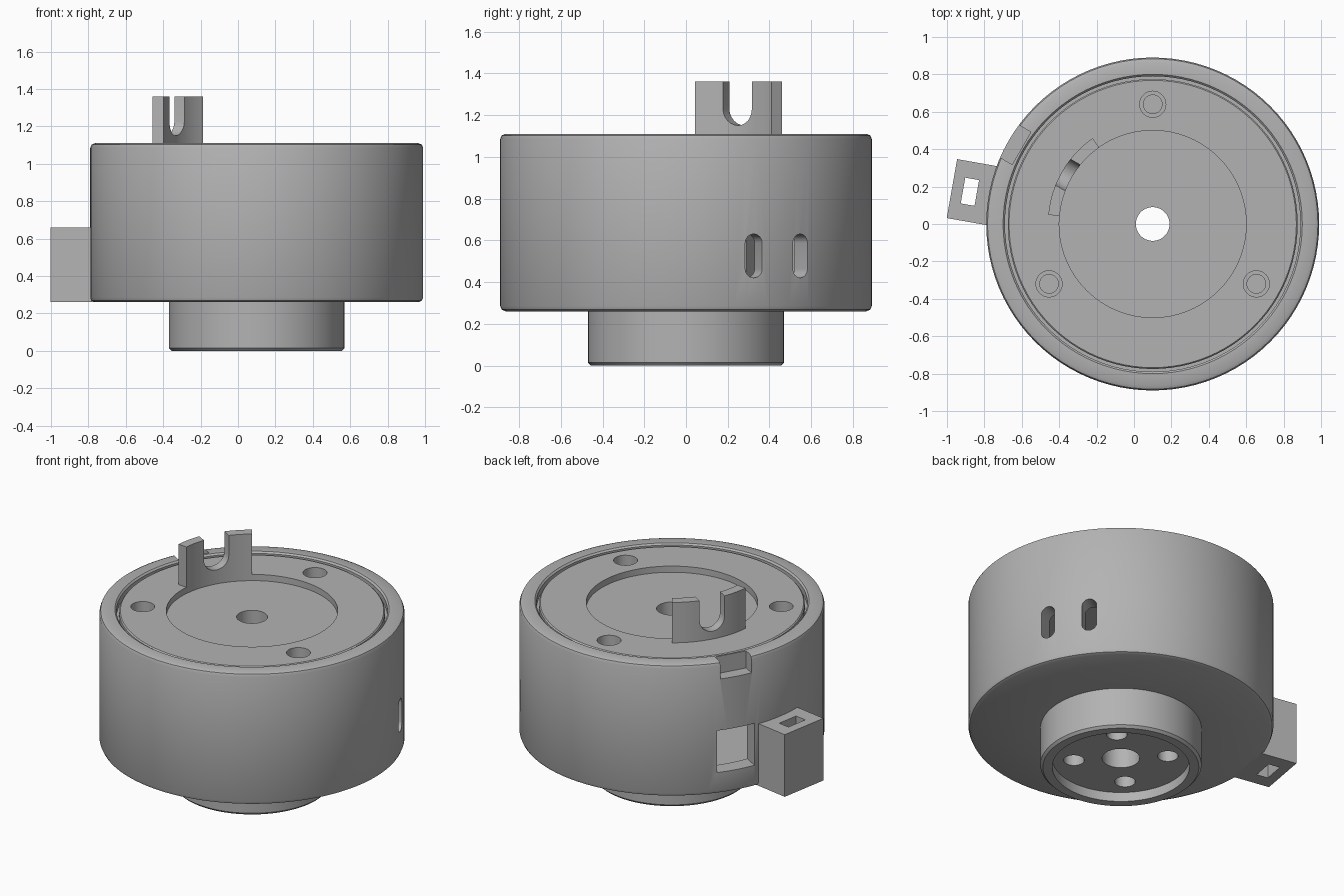
import bpy, bmesh
from math import sin, cos, pi, radians
from mathutils import Vector, Matrix

cube = bpy.data.objects.get("Cube")
if cube:
    bpy.data.objects.remove(cube, do_unlink=True)

AXIS = Vector((0.10, 0, 0))   # centre line of the round housing

grey = bpy.data.materials.new("plain grey")
grey.use_nodes = True
grey.diffuse_color = (0.45, 0.45, 0.45, 1)
grey.node_tree.nodes["Principled BSDF"].inputs["Base Color"].default_value = (0.45, 0.45, 0.45, 1)


def finish(name, bm):
    bmesh.ops.recalc_face_normals(bm, faces=bm.faces[:])
    mesh = bpy.data.meshes.new(name)
    bm.to_mesh(mesh)
    bm.free()
    mesh.materials.append(grey)
    obj = bpy.data.objects.new(name, mesh)
    bpy.context.collection.objects.link(obj)
    return obj


def lathe(name, profile, start=0, end=360, steps=96):
    """Sweep a closed (radius, height) profile around the housing axis."""
    bm = bmesh.new()
    full = end - start == 360
    rings = []
    for i in range(steps if full else steps + 1):
        a = radians(start + (end - start) * i / steps)
        rings.append([bm.verts.new(AXIS + Vector((r * cos(a), r * sin(a), z))) for r, z in profile])
    n = len(profile)
    for i in range(steps):
        p, q = rings[i], rings[(i + 1) % len(rings)]
        for j in range(n):
            k = (j + 1) % n
            bm.faces.new((p[j], q[j], q[k], p[k]))
    if not full:
        bm.faces.new(rings[0])
        bm.faces.new(rings[-1])
    return finish(name, bm)


def prism(name, outline, azimuth, r0, r1):
    """Extrude a (sideways, height) outline radially at an azimuth."""
    a = radians(azimuth)
    out, side = Vector((cos(a), sin(a), 0)), Vector((-sin(a), cos(a), 0))
    bm = bmesh.new()
    inner, outer = [[bm.verts.new(AXIS + out * r + side * t + Vector((0, 0, z)))
                     for t, z in outline] for r in (r0, r1)]
    bm.faces.new(inner)
    bm.faces.new(outer)
    for j in range(len(outline)):
        k = (j + 1) % len(outline)
        bm.faces.new((inner[j], inner[k], outer[k], outer[j]))
    return finish(name, bm)


def rect(width, z0, z1):
    h = width / 2
    return [(-h, z0), (h, z0), (h, z1), (-h, z1)]


def stadium(width, z0, z1, steps=12):
    r = width / 2
    return [(r * cos(pi * i / steps + turn), c + r * sin(pi * i / steps + turn))
            for c, turn in ((z1 - r, 0), (z0 + r, pi)) for i in range(steps + 1)]


def drill(azimuth, distance, radius, z0, z1):
    a = radians(azimuth)
    place = AXIS + Vector((distance * cos(a), distance * sin(a), (z0 + z1) / 2))
    bm = bmesh.new()
    bmesh.ops.create_cone(bm, cap_ends=True, segments=32, radius1=radius, radius2=radius,
                          depth=z1 - z0, matrix=Matrix.Translation(place))
    return finish("drill", bm)


def cut(obj, cutters):
    bpy.context.view_layer.objects.active = obj
    for c in cutters:
        c.hide_render = True
        mod = obj.modifiers.new("cut", 'BOOLEAN')
        mod.operation, mod.solver, mod.object = 'DIFFERENCE', 'EXACT', c
        bpy.ops.object.modifier_apply(modifier=mod.name)
        bpy.data.objects.remove(c, do_unlink=True)


def smooth(obj):
    bpy.ops.object.select_all(action='DESELECT')
    obj.select_set(True)
    bpy.context.view_layer.objects.active = obj
    bpy.ops.object.shade_smooth_by_angle(angle=radians(35))


# Hollow housing with the narrow hub below it
housing = lathe("housing", [
    (.11, .06), (.40, .06), (.40, 0), (.455, 0), (.47, .015), (.47, .26),
    (.865, .26), (.883, .268), (.89, .285), (.89, 1.085), (.883, 1.102), (.865, 1.11),
    (.80, 1.11), (.79, 1.10), (.79, .34), (.11, .34)])
cut(housing, [
    prism("slot", stadium(.088, .42, .63), 21.4, .70, 1.0),
    prism("slot", stadium(.088, .42, .63), 38, .70, 1.0),
    prism("window", rect(.24, .40, .67), 150, .65, 1.0),
    prism("rim_notch", rect(.20, 1.0, 1.2), 150, .81, 1.0),
] + [drill(45 + 90 * i, .275, .06, -.1, .24) for i in range(4)])
smooth(housing)

# Cover plate with round recess, centre bore and screw holes
cover = lathe("cover_plate", [
    (.09, 1.06), (.50, 1.06), (.50, 1.10), (.768, 1.10), (.775, 1.093),
    (.775, 1.06), (.80, 1.06), (.80, .90), (.09, .90)])
for az in (90, 210, 330):
    cut(cover, [drill(az, .64, .07, 1.0, 1.2), drill(az, .64, .05, .94, 1.1)])
smooth(cover)

# Upright curved fork on the recess edge
fork = lathe("fork", [(.499, 1.05), (.56, 1.05), (.56, 1.36), (.499, 1.36)], 125, 175, 16)
cut(fork, [prism("fork_notch", stadium(.16, 1.15, 1.6), 150, .40, .70)])
smooth(fork)

# Side lug with a vertical slot through it
lug = prism("side_lug", rect(.32, .26, .66), 170, .85, 1.09)
cut(lug, [prism("lug_slot", rect(.14, .1, .8), 170, .955, 1.03)])
